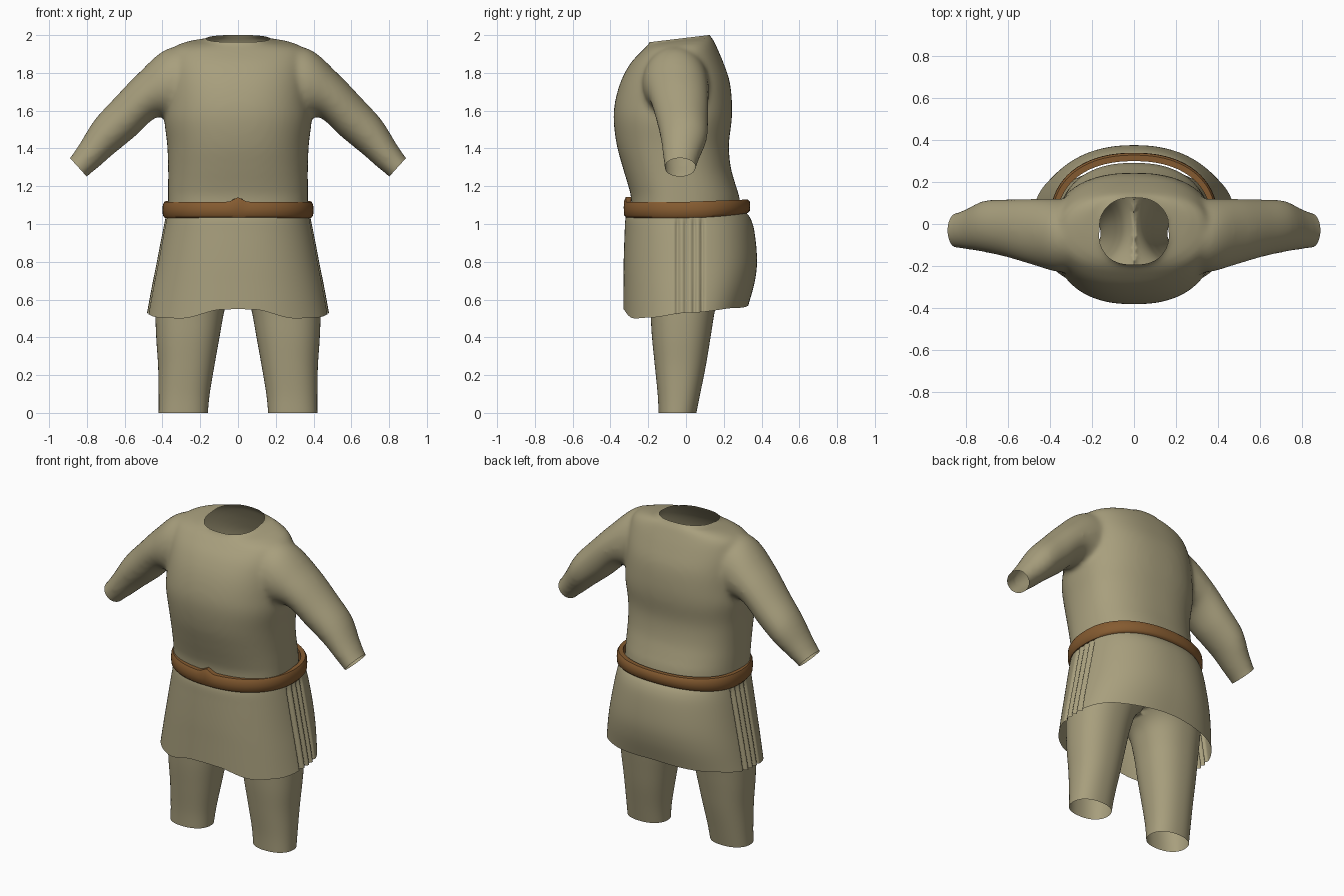
import bpy, bmesh, math
from mathutils import Vector

if "Cube" in bpy.data.objects:
    bpy.data.objects.remove(bpy.data.objects["Cube"])


def material(name, rgb):
    m = bpy.data.materials.new(name)
    m.diffuse_color = (*rgb, 1)
    m.use_nodes = True
    m.node_tree.nodes["Principled BSDF"].inputs["Base Color"].default_value = m.diffuse_color
    return m


CLOTH = material("khaki cloth", (0.39, 0.345, 0.205))
LEATHER = material("brown leather", (0.235, 0.105, 0.03))


def sample(rows, n):
    """Smooth (Catmull-Rom) resampling of a table of rows."""
    out, last = [], len(rows) - 1
    for k in range(n + 1):
        f = k / n * last
        i = min(int(f), last - 1)
        t = f - i
        a, b, c, d = (rows[max(0, min(last, i + j))] for j in (-1, 0, 1, 2))
        out.append([q + 0.5 * t * (r - p + t * (2 * p - 5 * q + 4 * r - s + t * (3 * (q - r) + s - p)))
                    for p, q, r, s in zip(a, b, c, d)])
    return out


def lerp_table(table, v):
    for (a, p), (b, q) in zip(table, table[1:]):
        if v <= b:
            t = (v - a) / (b - a)
            t = t * t * (3 - 2 * t)
            return p + (q - p) * t
    return table[-1][1]


def oval(hx, yf, yb, yc, n, seg):
    """Rounded outline with separate front and back depth."""
    pts = []
    for k in range(seg):
        a = 2 * math.pi * k / seg
        c, s = math.cos(a), math.sin(a)
        x = hx * math.copysign(abs(c) ** (2 / n), c)
        y = math.copysign(abs(s) ** (2 / n), s)
        pts.append((x, yc + y * ((yb - yc) if s > 0 else (yc - yf))))
    return pts


def add_loft(bm, rings, cap=False, loop=False):
    vs = [[bm.verts.new(p) for p in r] for r in rings]
    n = len(vs[0])
    pairs = list(zip(vs, vs[1:])) + ([(vs[-1], vs[0])] if loop else [])
    for a, b in pairs:
        for i in range(n):
            j = (i + 1) % n
            bm.faces.new((a[i], a[j], b[j], b[i]))
    if cap:
        bm.faces.new(vs[0][::-1])
        bm.faces.new(vs[-1])


def finish(name, bm, mat):
    bmesh.ops.recalc_face_normals(bm, faces=bm.faces[:])
    for f in bm.faces:
        f.smooth = True
    me = bpy.data.meshes.new(name)
    bm.to_mesh(me)
    bm.free()
    me.materials.append(mat)
    ob = bpy.data.objects.new(name, me)
    bpy.context.collection.objects.link(ob)
    return ob


# ---- tunic top: body and sleeves fused, then cut open at neck, cuffs, waist
TILT = 0.12
body = [  # z, half width, front y, back y, neckline tilt
    (0.98, .37, -.29, .30, 0), (1.13, .37, -.29, .285, 0), (1.20, .37, -.305, .265, 0),
    (1.30, .37, -.335, .237, 0), (1.42, .375, -.367, .227, 0), (1.55, .39, -.383, .242, 0),
    (1.65, .385, -.375, .243, 0), (1.76, .38, -.343, .23, 0), (1.86, .375, -.293, .195, .02),
    (1.94, .35, -.235, .16, .07), (1.98, .27, -.207, .14, TILT), (1.991, .19, -.197, .127, TILT),
    (2.005, .153, -.19, .12, TILT), (2.05, .15, -.19, .12, TILT), (2.10, .15, -.19, .12, TILT)]
sleeve = [  # top x, z, bottom x, z, front y, back y
    (.20, 1.95, .20, 1.58, -.22, .115), (.38, 1.925, .32, 1.55, -.23, .12),
    (.53, 1.795, .43, 1.565, -.195, .12), (.66, 1.66, .55, 1.46, -.158, .118),
    (.76, 1.55, .66, 1.37, -.135, .112), (.835, 1.43, .74, 1.30, -.122, .075),
    (.89, 1.35, .80, 1.25, -.115, .053), (.955, 1.28, .865, 1.18, -.11, .045)]

bm = bmesh.new()
add_loft(bm, [[(x, y, z + t * (y - .12)) for x, y in oval(hx, yf, yb, -.04, 2.35, 72)]
              for z, hx, yf, yb, t in sample(body, 56)], cap=True)
for side in (1, -1):
    rings = []
    for tx, tz, bx, bz, yf, yb in sample(sleeve, 35):
        ring = []
        for k in range(40):
            a = 2 * math.pi * k / 40
            u, v = math.cos(a) / 2, math.sin(a) / 2
            ring.append((side * ((tx + bx) / 2 + u * (tx - bx)), (yf + yb) / 2 + v * (yb - yf),
                         (tz + bz) / 2 + u * (tz - bz)))
        rings.append(ring)
    add_loft(bm, rings, cap=True)
tunic = finish("tunic_top", bm, CLOTH)
rm = tunic.modifiers.new("fuse", 'REMESH')
rm.mode = 'VOXEL'
rm.voxel_size = 0.015
sm = tunic.modifiers.new("soften", 'SMOOTH')
sm.factor = 0.5
sm.iterations = 9
dg = bpy.context.evaluated_depsgraph_get()
fused = bpy.data.meshes.new_from_object(tunic.evaluated_get(dg))
bpy.data.objects.remove(tunic)
bm = bmesh.new()
bm.from_mesh(fused)
cuts = [((0, .12, 2.0), (0, -TILT, 1)), ((0, 0, 1.07), (0, 0, -1)),
        ((.845, 0, 1.30), (.74, 0, -.67)), ((-.845, 0, 1.30), (-.74, 0, -.67))]
for co, no in cuts:
    bmesh.ops.bisect_plane(bm, geom=bm.verts[:] + bm.edges[:] + bm.faces[:], plane_co=co,
                           plane_no=Vector(no).normalized(), clear_outer=True)
finish("tunic_top", bm, CLOTH)

# ---- skirt with wavy hem and side pleats
skirt = [  # z, half width, front y, back y
    (1.08, .375, -.30, .30), (1.03, .385, -.32, .34), (.95, .402, -.325, .363),
    (.80, .432, -.33, .376), (.68, .457, -.331, .364), (.55, .482, -.332, .33)]
hem = [(0, .55), (.25, .547), (.85, .50), (1.15, .505), (1.6, .53), (2.2, .555), (3.15, .57)]
bm = bmesh.new()
rings = []
for z, hx, yf, yb in sample(skirt, 26):
    ring = []
    fade = min(1, max(0, (1.06 - z) / .06))
    for x, y in oval(hx, yf, yb, .02, 2.25, 360):
        h = lerp_table(hem, abs(math.atan2(x, -y)))
        groove = sum(math.exp(-((y - g) / .010) ** 2) for g in (-.045, 0, .043, .085))
        if abs(x) > .3:
            x -= math.copysign(.016 * fade * groove, x)
        ring.append((x, y, 1.08 - (1.08 - z) * (1.08 - h) / .53))
    rings.append(ring)
add_loft(bm, rings)
finish("skirt", bm, CLOTH)

# ---- belt: closed band, a little higher at the back, small peak in front
band = [(0, 0), (.7, 0), (1, .15), (1.05, .5), (1, .82), (.75, 1), (0, 1)]
bm = bmesh.new()
rings = []
for o, v in band:
    ring = []
    for x, y in oval(.365 + .033 * o, -.292 - .036 * o, .30 + .038 * o, .02, 2.25, 144):
        back = max(0, y) / .34
        low = 1.033 + .027 * back ** 2
        high = 1.117 + .013 * back
        if y < 0:
            high += .025 * math.exp(-(x / .03) ** 2)
        ring.append((x, y, low + (high - low) * v))
    rings.append(ring)
add_loft(bm, rings, loop=True)
belt = finish("belt", bm, LEATHER)
bpy.context.view_layer.objects.active = belt
belt.select_set(True)
bpy.ops.object.shade_smooth_by_angle(angle=math.radians(50))

# ---- trousers: one leg merging into half the hips, mirrored
leg = [  # z, inner x, outer x, front y, back y
    (0, .16, .42, -.145, .055), (.1, .15, .42, -.15, .075), (.25, .125, .423, -.165, .105),
    (.40, .098, .433, -.18, .13), (.55, .07, .438, -.19, .155), (.67, .03, .435, -.205, .19),
    (.76, -.08, .42, -.23, .23), (.88, -.30, .39, -.26, .27), (1.05, -.36, .36, -.28, .285)]
bm = bmesh.new()
rings = []
for z, xi, xo, yf, yb in sample(leg, 40):
    mid = (xi + xo) / 2
    rings.append([(max(0, mid + x), y, z)
                  for x, y in oval((xo - xi) / 2, yf, yb, (yf + yb) / 2, 2.25, 64)])
add_loft(bm, rings)
wall = [f for f in bm.faces if all(v.co.x < 1e-5 for v in f.verts)]
bmesh.ops.delete(bm, geom=wall, context='FACES')
copy = bmesh.ops.duplicate(bm, geom=bm.verts[:] + bm.edges[:] + bm.faces[:])["geom"]
for v in copy:
    if isinstance(v, bmesh.types.BMVert):
        v.co.x = -v.co.x
bmesh.ops.remove_doubles(bm, verts=bm.verts[:], dist=1e-4)
finish("trousers", bm, CLOTH)
